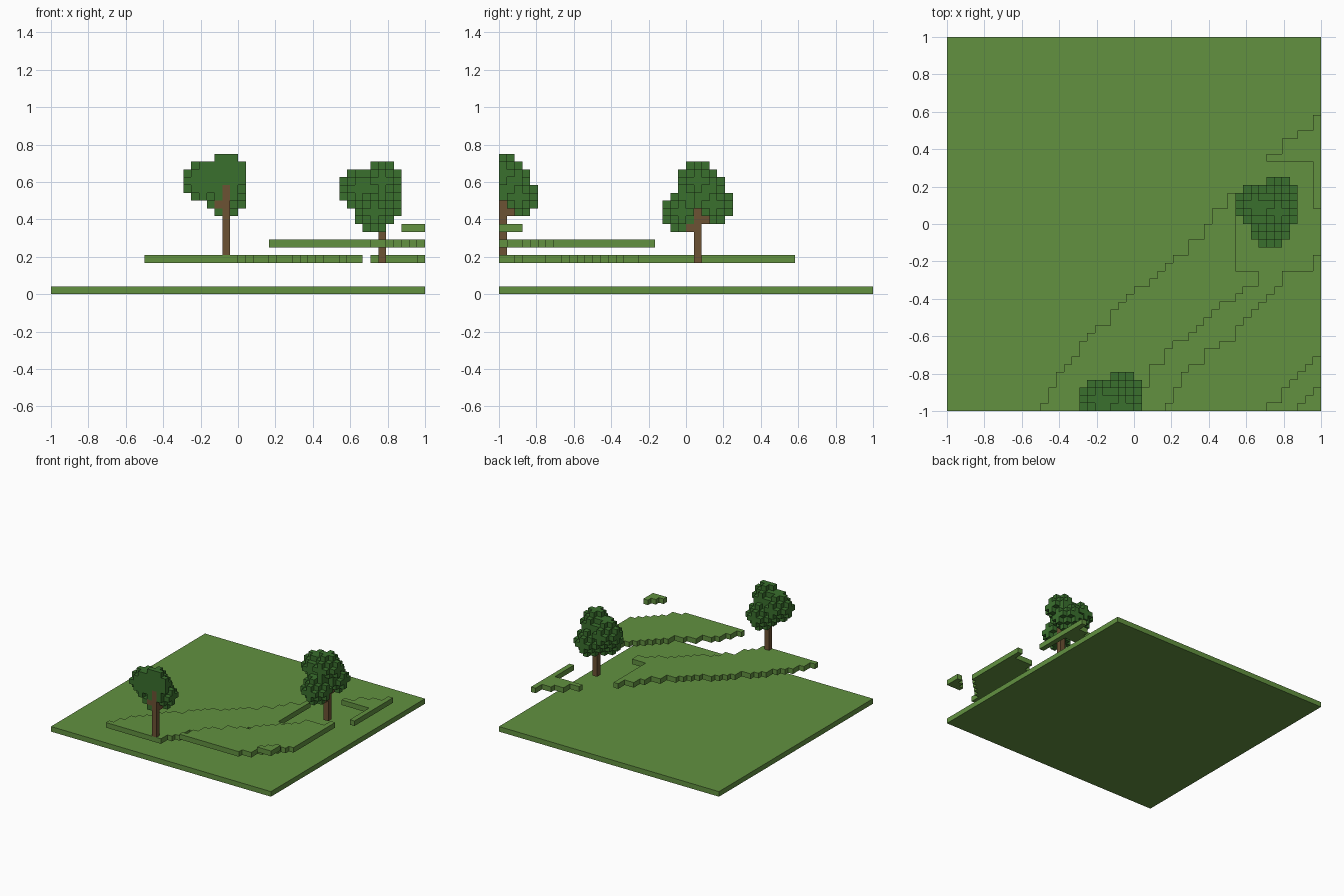
import bpy
import bmesh
from itertools import product
from mathutils import Vector

CELLS = 48
UNIT = 2 / CELLS
SIDES = [Vector(d) for d in ((1, 0, 0), (-1, 0, 0), (0, 1, 0),
                             (0, -1, 0), (0, 0, 1), (0, 0, -1))]

cube = bpy.data.objects.get("Cube")
if cube:
    bpy.data.objects.remove(cube)


def make_material(name, rgb):
    material = bpy.data.materials.new(name)
    material.use_nodes = True
    color = (*rgb, 1)
    material.diffuse_color = color
    shader = material.node_tree.nodes["Principled BSDF"]
    shader.inputs["Base Color"].default_value = color
    return material


grass = make_material("grass green", (0.122, 0.283, 0.051))
leaf = make_material("leaf green", (0.042, 0.162, 0.027))
bark = make_material("bark brown", (0.15, 0.085, 0.034))


def block_face(bm, cell, side):
    """Add one outer square of a block."""
    axis = max(range(3), key=lambda i: abs(side[i]))
    u, v = Vector(), Vector()
    u[(axis + 1) % 3] = 0.5
    v[(axis + 2) % 3] = 0.5 * side[axis]
    middle = Vector(cell) + Vector((0.5, 0.5, 0.5)) + side / 2
    corners = (middle - u - v, middle + u - v, middle + u + v, middle - u + v)
    points = [c * UNIT - Vector((1, 1, 0)) for c in corners]
    bm.faces.new([bm.verts.new(p) for p in points])


def build_blocks(name, cells, material, solid=None):
    """Skin a set of blocks, leaving out squares hidden by neighbours."""
    solid = solid or cells
    bm = bmesh.new()
    for cell in sorted(cells):
        for side in SIDES:
            neighbour = tuple(int(a + b) for a, b in zip(cell, side))
            if neighbour not in solid:
                block_face(bm, cell, side)
    bmesh.ops.remove_doubles(bm, verts=bm.verts[:], dist=UNIT / 100)
    bmesh.ops.dissolve_limit(bm, angle_limit=0.01,
                             verts=bm.verts[:], edges=bm.edges[:])
    mesh = bpy.data.meshes.new(name)
    bm.to_mesh(mesh)
    bm.free()
    mesh.materials.append(material)
    obj = bpy.data.objects.new(name, mesh)
    bpy.context.collection.objects.link(obj)
    return obj


def terrace(name, level, first_row, starts, ends):
    """One-block-thick terrace, given by its two edges row by row."""
    cells = {(x, first_row + row, level)
             for row, (a, b) in enumerate(zip(starts, ends))
             for x in range(a, b)}
    build_blocks(name, cells, grass)


def ball(center):
    """Rounded clump of blocks, five blocks across."""
    return {tuple(c + o for c, o in zip(center, offset))
            for offset in product(range(-2, 3), repeat=3)
            if sum(o * o for o in offset) <= 5}


def tree(name, base):
    wood = {(0, 0, z) for z in range(9)}
    wood |= {(0, -1, 4), (0, 1, 5), (-1, 0, 6)}
    leaves = set()
    for center in ((0, 0, 10), (-3, 1, 9), (0, 2, 7), (-1, -2, 6)):
        leaves |= ball(center)
    leaves -= wood

    def place(cells):
        # Blocks beyond the front border of the land are cut away
        moved = {tuple(a + b for a, b in zip(c, base)) for c in cells}
        return {c for c in moved if c[1] >= 0}

    wood, leaves = place(wood), place(leaves)
    build_blocks(name + "_trunk", wood, bark, wood | leaves)
    build_blocks(name + "_crown", leaves, leaf, wood | leaves)


# Flat land
bpy.ops.mesh.primitive_cube_add(size=1, location=(0, 0, UNIT / 2))
land = bpy.context.object
land.name = "ground_slab"
land.scale = (2, 2, UNIT)
land.data.materials.append(grass)

# Stepped terraces
terrace("lower_terrace", 4, 0,
        [12, 13, 13, 14, 14, 15, 16, 17, 17, 18, 19, 21, 21, 22,
         23, 24, 26, 27, 28, 29, 31, 31, 33, 33, 34, 34, 36, 36],
        [24, 24, 25, 26, 26, 26, 28, 28, 29, 31, 32, 33, 34, 35,
         37, 38, 40, 40] + [37] * 10)
terrace("lower_terrace_back", 4, 26,
        [47] * 6 + [41, 43, 43, 45, 47, 47], [CELLS] * 12)
terrace("middle_terrace", 6, 0,
        [28, 29, 29, 30, 30, 31, 33, 33, 35, 37, 37, 38, 39, 40,
         41, 42, 43, 43, 47, 47],
        [41, 43, 43, 44, 45, 46, 47] + [CELLS] * 13)
terrace("upper_terrace", 8, 0, [45, 46, 47], [CELLS] * 3)

# Trees
tree("front_tree", (22, 0, 5))
tree("side_tree", (42, 25, 4))
